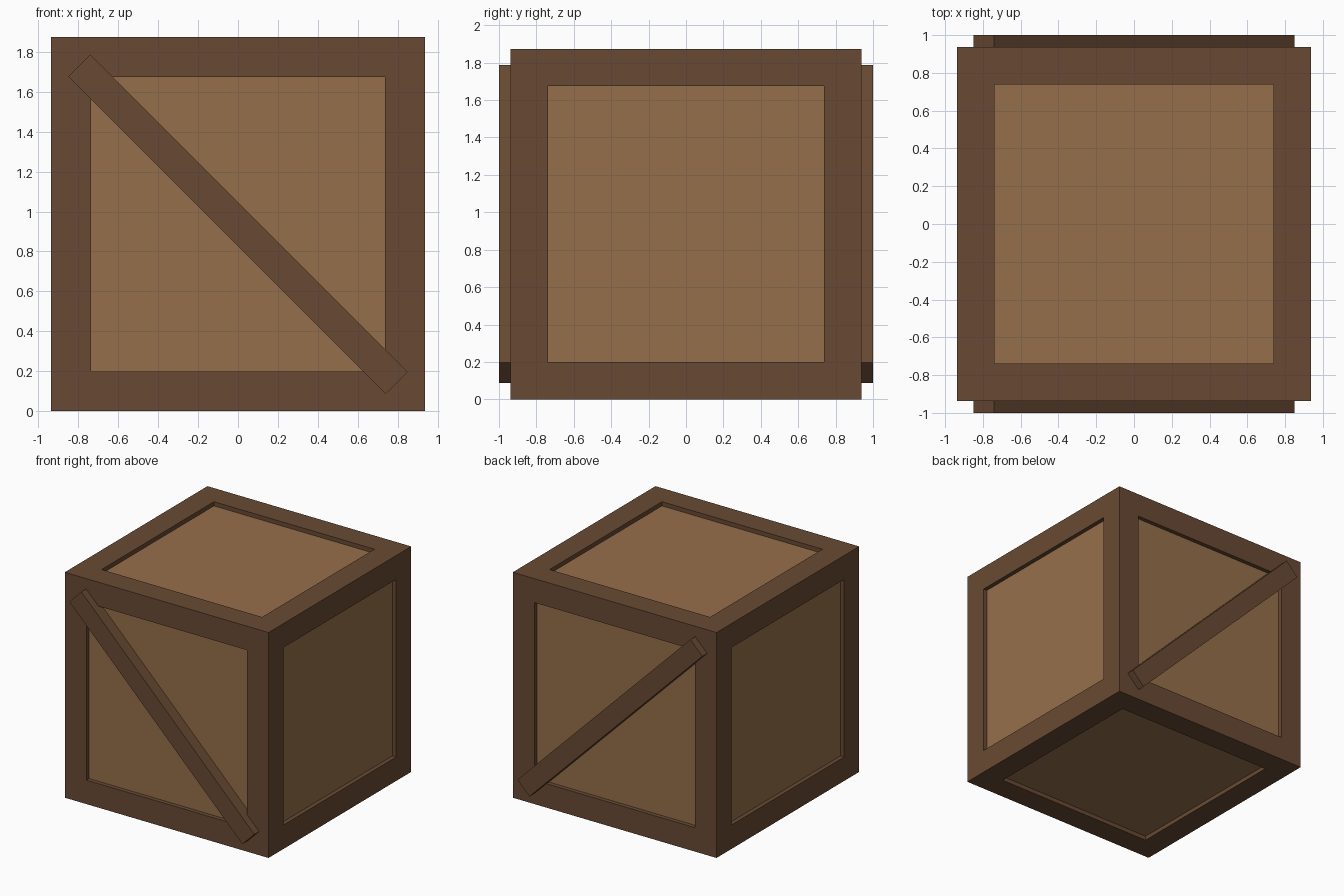
import bpy, bmesh, math
from mathutils import Matrix

cube = bpy.data.objects.get("Cube")
if cube:
    bpy.data.objects.remove(cube, do_unlink=True)

SIDE = 1.874       # outer size of the crate
BORDER = 0.199     # width of the frame boards
RECESS = 0.035     # how deep the panels sit
BAR_WIDTH, BAR_LENGTH = 0.156, 2.25
FRONT = 1.0        # outer face of the braces


def material(name, color):
    m = bpy.data.materials.new(name)
    m.use_nodes = True
    m.diffuse_color = color
    m.node_tree.nodes["Principled BSDF"].inputs["Base Color"].default_value = color
    return m


def add_object(name, bm, *materials):
    mesh = bpy.data.meshes.new(name)
    bm.to_mesh(mesh)
    bm.free()
    for m in materials:
        mesh.materials.append(m)
    obj = bpy.data.objects.new(name, mesh)
    bpy.context.collection.objects.link(obj)
    return obj


dark_wood = material("dark_wood", (0.141, 0.0685, 0.0331, 1))
light_wood = material("light_wood", (0.305, 0.159, 0.0685, 1))

# Crate body: every side is inset to a frame, then its panel is sunk straight in
bm = bmesh.new()
bmesh.ops.create_cube(bm, size=SIDE)
panels = list(bm.faces)
bmesh.ops.inset_individual(bm, faces=panels, thickness=BORDER, use_even_offset=True)
bmesh.ops.inset_individual(bm, faces=panels, thickness=0, depth=-RECESS)
for panel in panels:
    panel.material_index = 1
crate = add_object("crate_body", bm, dark_wood, light_wood)
crate.location.z = SIDE / 2

# Diagonal braces on the front and back, reaching in to the panels
inner = SIDE / 2 - RECESS
for name, side in (("front_brace", -1), ("back_brace", 1)):
    bm = bmesh.new()
    bmesh.ops.create_cube(bm, size=1)
    bmesh.ops.scale(bm, verts=bm.verts, vec=(BAR_LENGTH, FRONT - inner, BAR_WIDTH))
    bmesh.ops.rotate(bm, verts=bm.verts, matrix=Matrix.Rotation(math.radians(45), 3, 'Y'))
    brace = add_object(name, bm, dark_wood)
    brace.location = (0, side * (FRONT + inner) / 2, SIDE / 2)
